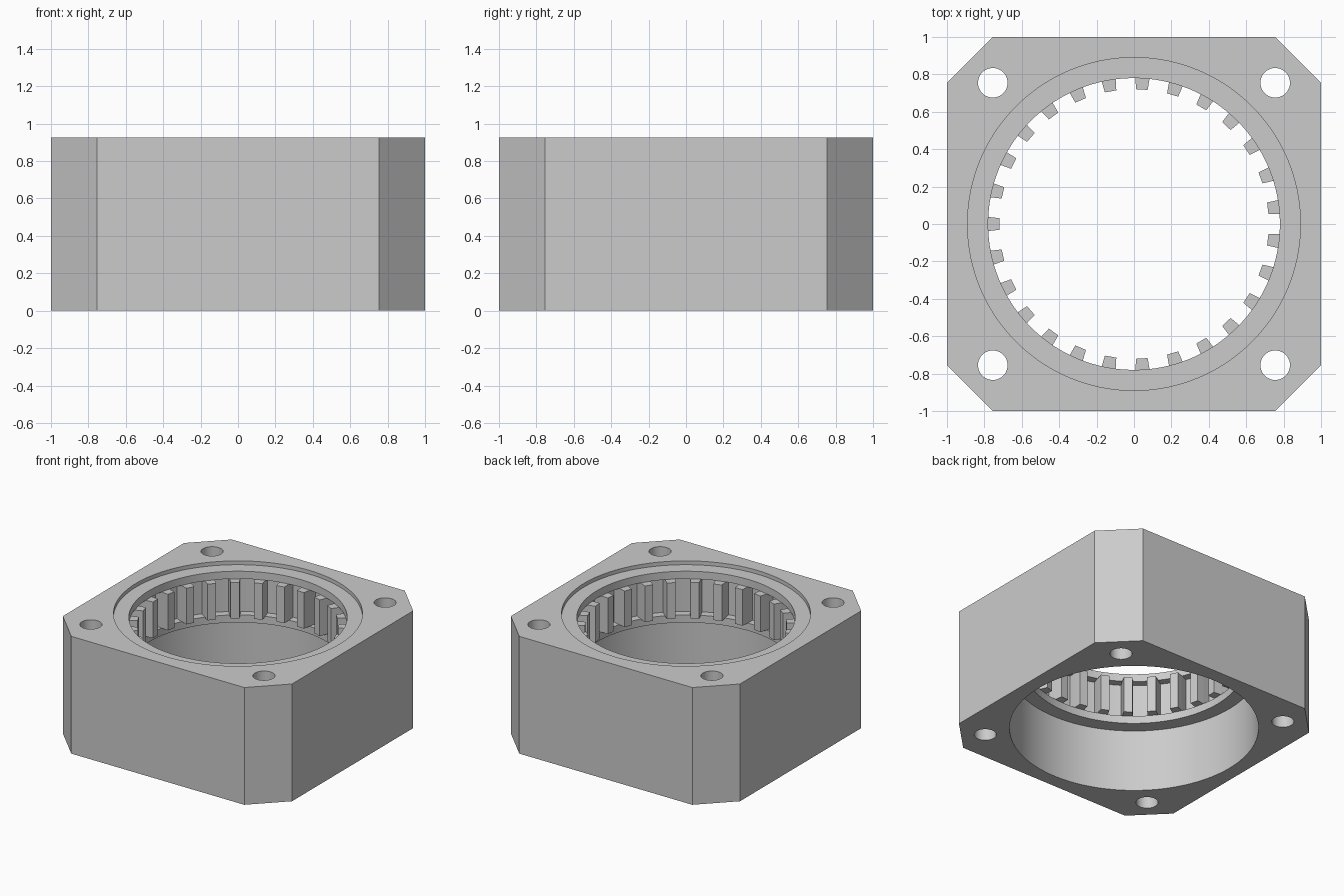
import bpy
import bmesh
from math import sin, cos, pi, tau
from mathutils import Matrix, Vector

cube = bpy.data.objects.get("Cube")
if cube:
    bpy.data.objects.remove(cube, do_unlink=True)

HEIGHT = 0.925
CHAMFER = 0.755      # where the corner cuts begin, also the bolt spacing
BORE = 0.89          # top recess and lower bore
LIP = 0.78           # lips above and below the teeth
ROOT = 0.84          # bottom of the tooth spaces
TIP = 0.72           # tooth tips
LEDGE_LOW, TOOTH_LOW, TOOTH_HIGH, RECESS = 0.49, 0.55, 0.835, 0.895
TEETH = 27

grey = bpy.data.materials.new("plain grey")
grey.use_nodes = True
colour = (0.6, 0.6, 0.6, 1)
grey.diffuse_color = colour
grey.node_tree.nodes["Principled BSDF"].inputs["Base Color"].default_value = colour


def make_object(name, bm):
    bmesh.ops.recalc_face_normals(bm, faces=bm.faces)
    mesh = bpy.data.meshes.new(name)
    bm.to_mesh(mesh)
    bm.free()
    mesh.materials.append(grey)
    obj = bpy.data.objects.new(name, mesh)
    bpy.context.collection.objects.link(obj)
    return obj


def add_prism(bm, outline, low, high):
    base = bm.faces.new([bm.verts.new((x, y, low)) for x, y in outline])
    new = bmesh.ops.extrude_face_region(bm, geom=[base])["geom"]
    verts = [v for v in new if isinstance(v, bmesh.types.BMVert)]
    bmesh.ops.translate(bm, verts=verts, vec=(0, 0, high - low))


def activate(obj):
    bpy.ops.object.select_all(action='DESELECT')
    obj.select_set(True)
    bpy.context.view_layer.objects.active = obj


def cut(target, cutter):
    cutter.hide_render = True
    mod = target.modifiers.new("cut", 'BOOLEAN')
    mod.operation = 'DIFFERENCE'
    mod.solver = 'EXACT'
    mod.object = cutter
    activate(target)
    bpy.ops.object.modifier_apply(modifier=mod.name)
    bpy.data.objects.remove(cutter, do_unlink=True)


# Square block with chamfered corners
bm = bmesh.new()
outline = []
for i in range(4):
    turn = Matrix.Rotation(i * pi / 2, 2)
    outline += [turn @ Vector((1, -CHAMFER)), turn @ Vector((1, CHAMFER))]
add_prism(bm, outline, 0, HEIGHT)
housing = make_object("housing", bm)

# Stepped centre bore, turned from a profile
profile = [(0, -0.1), (BORE, -0.1), (BORE, LEDGE_LOW), (LIP, LEDGE_LOW),
           (LIP, TOOTH_LOW), (ROOT, TOOTH_LOW), (ROOT, TOOTH_HIGH),
           (LIP, TOOTH_HIGH), (LIP, RECESS), (BORE, RECESS), (BORE, 1.1), (0, 1.1)]
bm = bmesh.new()
verts = [bm.verts.new((r, 0, z)) for r, z in profile]
edges = [bm.edges.new(pair) for pair in zip(verts, verts[1:])]
bmesh.ops.spin(bm, geom=verts + edges, cent=(0, 0, 0), axis=(0, 0, 1),
               angle=tau, steps=128, use_duplicate=False)
bmesh.ops.remove_doubles(bm, verts=bm.verts, dist=0.0001)
cut(housing, make_object("bore_cutter", bm))

# Four bolt holes
bm = bmesh.new()
for x in (-CHAMFER, CHAMFER):
    for y in (-CHAMFER, CHAMFER):
        bmesh.ops.create_cone(bm, cap_ends=True, segments=48, radius1=0.079,
                              radius2=0.079, depth=2,
                              matrix=Matrix.Translation((x, y, HEIGHT / 2)))
cut(housing, make_object("bolt_hole_cutter", bm))
activate(housing)
bpy.ops.object.shade_smooth_by_angle(angle=pi / 6)

# Ring of inward teeth, slightly sunk into the wall
half = [(TIP, 0.031), (LIP, 0.038), (ROOT + 0.01, 0.044)]
tooth = half + [(r, -w) for r, w in reversed(half)]
bm = bmesh.new()
for i in range(TEETH):
    a = pi + i * tau / TEETH
    add_prism(bm, [(r * cos(a) - w * sin(a), r * sin(a) + w * cos(a)) for r, w in tooth],
              TOOTH_LOW, TOOTH_HIGH)
make_object("gear_teeth", bm)
